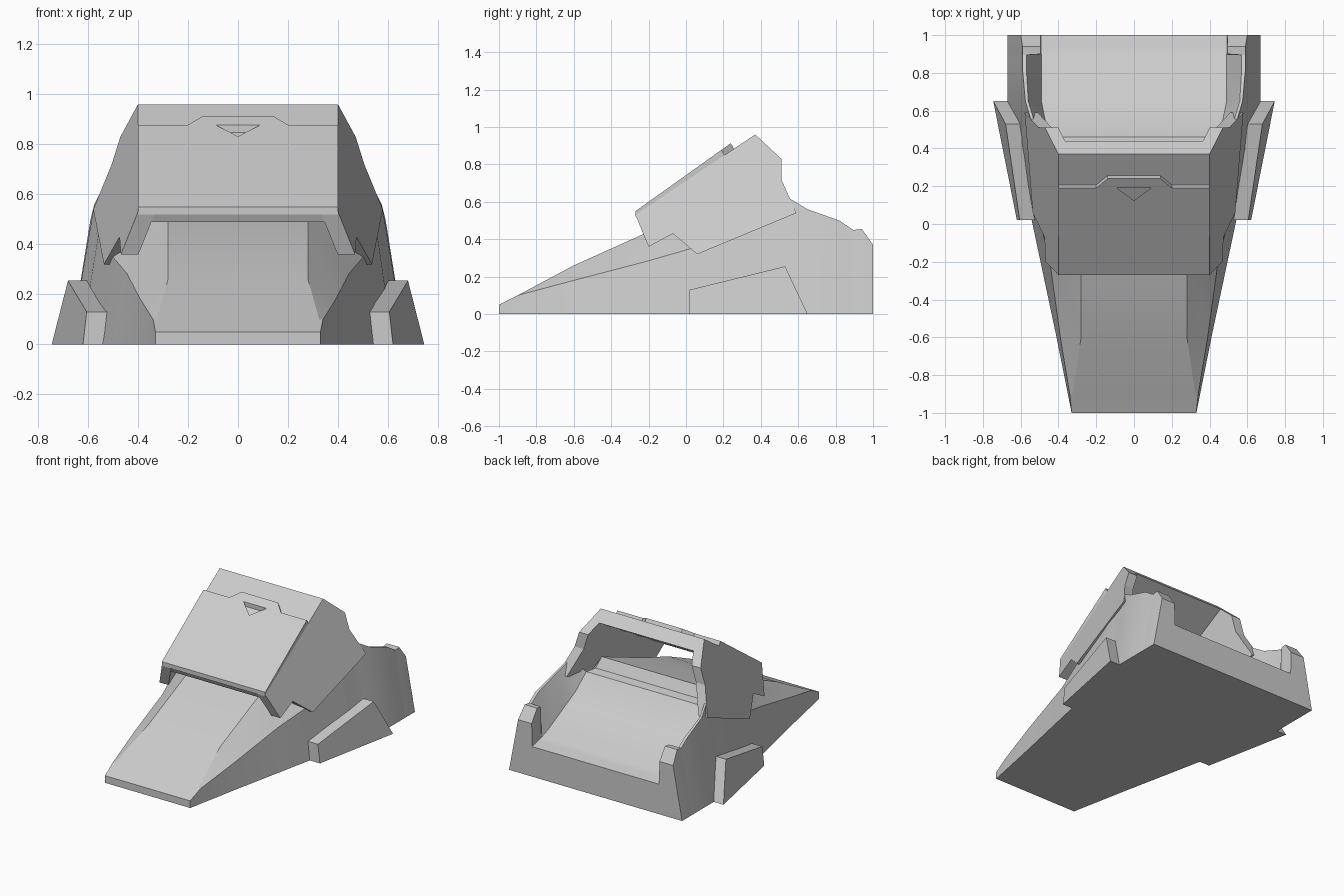
import bpy, bmesh

cube = bpy.data.objects.get("Cube")
if cube:
    bpy.data.objects.remove(cube, do_unlink=True)

grey = bpy.data.materials.new("plain_grey")
grey.use_nodes = True
COLOUR = (0.6, 0.6, 0.6, 1)
grey.diffuse_color = COLOUR
grey.node_tree.nodes["Principled BSDF"].inputs["Base Color"].default_value = COLOUR


def loft(name, loops, smooth=None):
    """Skin closed loops of equal length and cap both ends."""
    bm = bmesh.new()
    rings = [[bm.verts.new(p) for p in loop] for loop in loops]
    for a, b in zip(rings, rings[1:]):
        n = len(a)
        for i in range(n):
            j = (i + 1) % n
            bm.faces.new((a[i], a[j], b[j], b[i]))
    bm.faces.new(rings[0])
    bm.faces.new(rings[-1])
    bmesh.ops.remove_doubles(bm, verts=bm.verts, dist=0.0005)
    bmesh.ops.recalc_face_normals(bm, faces=bm.faces)
    mesh = bpy.data.meshes.new(name)
    bm.to_mesh(mesh)
    bm.free()
    obj = bpy.data.objects.new(name, mesh)
    bpy.context.collection.objects.link(obj)
    mesh.materials.append(grey)
    if smooth:
        bpy.ops.object.select_all(action='DESELECT')
        obj.select_set(True)
        bpy.context.view_layer.objects.active = obj
        bpy.ops.object.shade_smooth_by_angle(angle=smooth)
    return obj


# Wedge base with rear bowl: y, floor half width, outer edge, inner edge, top or bowl edge
stations = [
    (-1, .33, (.33, .05), (.33, .05), (.33, .05)),
    (-.9, .35, (.34, .1), (.335, .1), (.325, .1)),
    (-.6, .41, (.39, .18), (.385, .185), (.28, .26)),
    (-.2, .495, (.445, .285), (.44, .29), (.28, .44)),
    (.06, .55, (.51, .36), (.49, .38), (.28, .53)),
    (.36, .61, (.545, .47), (.5, .47), (.4, .62)),
    (.40, .62, (.55, .49), (.5, .5), (.42, .55)),
    (.46, .63, (.55, .52), (.49, .56), (.45, .54)),
    (.55, .65, (.545, .62), (.53, .62), (.47, .43)),
    (.65, .67, (.575, .56), (.56, .56), (.49, .35)),
    (.82, .67, (.59, .5), (.57, .5), (.49, .265)),
    (.895, .67, (.59, .45), (.57, .45), (.49, .238)),
    (.9, .67, (.59, .45), (.495, .45), (.49, .235)),
    (.94, .67, (.59, .455), (.495, .455), (.49, .225)),
    (1, .67, (.60, .37), (.495, .37), (.49, .21)),
]
loops = []
for y, w, *edges in stations:
    half = [(w, 0)] + edges
    loops.append([(x, y, z) for x, z in half] + [(-x, y, z) for x, z in reversed(half)])
loft("wedge_base", loops, smooth=0.44)


# Canopy roof slab
def roof_z(y):
    return .53 + .672 * (y + .27)


roof = [(-.27, .53), (-.25, .49), (.44, .895), (.37, .96)]
loft("canopy_roof", [[(x, y, z) for y, z in roof] for x in (-.4, .4)])

# Raised front plate with a stepped rear edge
half_plate = [(.4, -.27, 0), (.4, .19, .02), (.2, .19, .02), (.14, .24, .02)]
outline = half_plate + [(-x, y, d) for x, y, d in reversed(half_plate)]
plate = loft("canopy_front_plate", [
    [(x, y + d, roof_z(y + d) - .01) for x, y, d in outline],
    [(x, y, .55 + .713 * (y + .27)) for x, y, d in outline]])

# Triangular recess sunk into the plate
triangle = [(-.09, .19), (.09, .19), (0, .125)]
cutter = loft("recess_cutter", [
    [(x, y, .55 + .713 * (y + .27) + dz) for x, y in triangle] for dz in (-.03, .05)])
cutter.hide_render = True
cutter.hide_viewport = True
cutter.display_type = 'WIRE'
cut = plate.modifiers.new("recess", 'BOOLEAN')
cut.operation = 'DIFFERENCE'
cut.object = cutter

# Sloping canopy sides and side lugs, mirrored
side = [(-.27, .53), (-.2, .36), (-.07, .43), (.06, .32), (.59, .54),
        (.51, .72), (.51, .83), (.37, .96)]
lug_outer = [(.62, .02, 0), (.605, .02, .13), (.68, .53, .255), (.745, .65, 0)]
lug_inner = [(.53, .02, 0), (.51, .02, .13), (.60, .53, .255), (.64, .65, 0)]
for label, s in (("left", 1), ("right", -1)):
    loft(label + "_canopy_side", [
        [(s * (.4 + .315 * max(0, roof_z(y) - z) - t), y, z) for y, z in side]
        for t in (0, .07)])
    loft(label + "_side_lug", [
        [(s * x, y, z) for x, y, z in pts] for pts in (lug_outer, lug_inner)])
